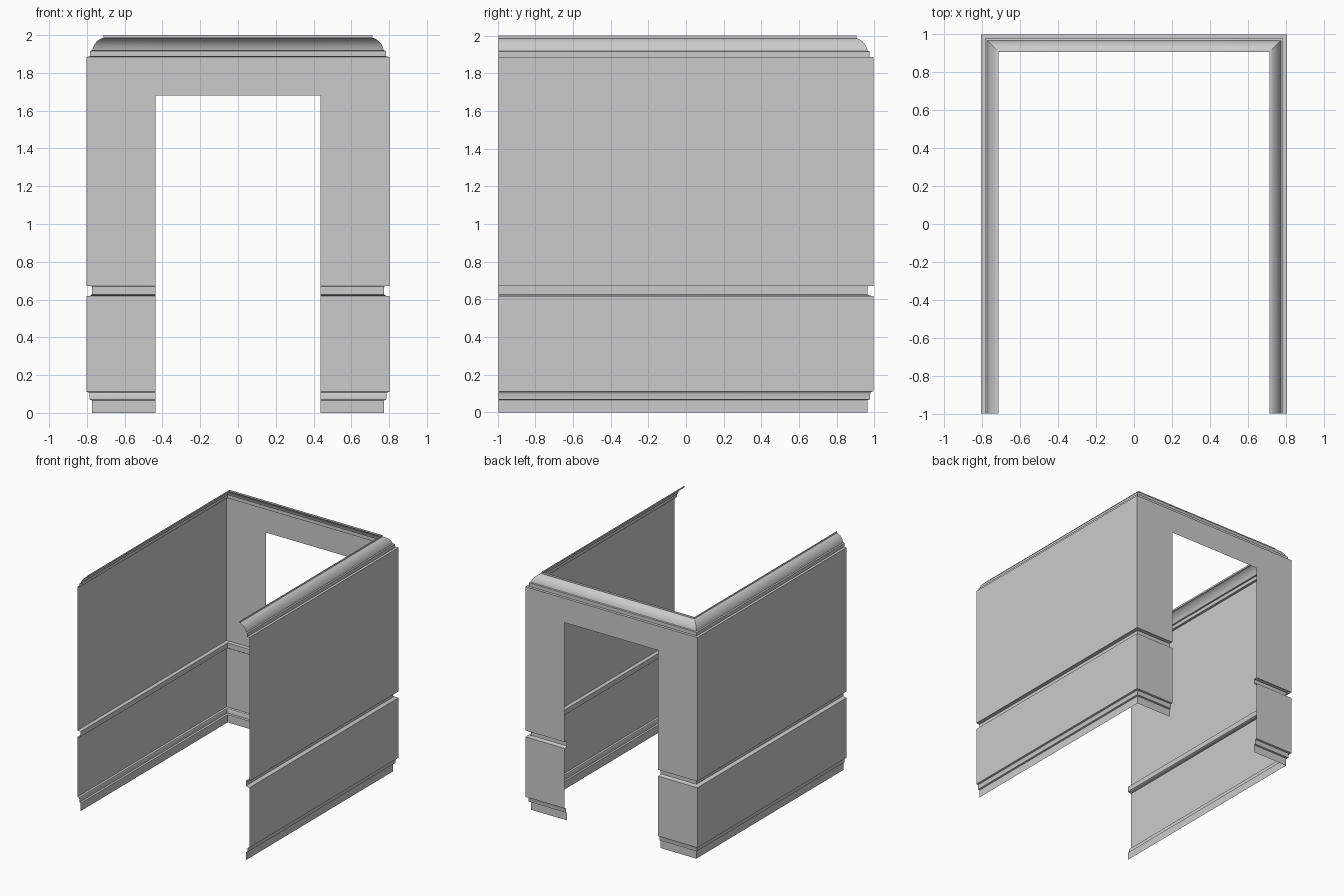
import bpy, bmesh, math

if "Cube" in bpy.data.objects:
    bpy.data.objects.remove(bpy.data.objects["Cube"])

W, L = 0.803, 0.995          # half width, half length of the room
DOOR, DOOR_TOP = 0.437, 1.68
PANELS = [(-0.683 + 0.445 * i - 0.166, -0.683 + 0.445 * i + 0.166) for i in range(4)]
PANEL_Z = (0.145, 0.59)


def stations(cuts):
    """Plan positions round the room, each a function of the inward offset d."""
    left = [lambda d: (-(W - d), -L)]
    left += [lambda d, y=y: (-(W - d), y) for y in cuts]
    left += [lambda d: (-(W - d), L - d), lambda d: (-DOOR, L - d)]
    right = [lambda d, f=f: (-f(d)[0], f(d)[1]) for f in reversed(left)]
    return left + right


def sweep(name, profile, cuts=(), panels=False):
    """Sweep a (depth, height) profile round three walls, leaving out the doorway."""
    path = stations(cuts)
    door = len(path) // 2 - 1
    bm = bmesh.new()
    rows = [[bm.verts.new((*f(d), z)) for d, z in profile] for f in path]
    cells = []
    for s in range(len(path) - 1):
        for k in range(len(profile) - 1):
            if s == door and profile[k][1] < DOOR_TOP - 1e-4:
                continue
            face = bm.faces.new((rows[s][k], rows[s + 1][k],
                                 rows[s + 1][k + 1], rows[s][k + 1]))
            ys = [v.co.y for v in face.verts]
            if panels and profile[k][1] == PANEL_Z[0] and any(
                    abs(min(ys) - a) < 1e-4 and abs(max(ys) - b) < 1e-4 for a, b in PANELS):
                cells.append(face)
    # raised wall panels
    if cells:
        bmesh.ops.inset_individual(bm, faces=cells, thickness=0.009, depth=0.014)
    loose = [v for v in bm.verts if not v.link_faces]
    bmesh.ops.delete(bm, geom=loose, context='VERTS')
    mesh = bpy.data.meshes.new(name)
    bm.to_mesh(mesh)
    bm.free()
    ob = bpy.data.objects.new(name, mesh)
    bpy.context.collection.objects.link(ob)
    bpy.ops.object.select_all(action='DESELECT')
    ob.select_set(True)
    bpy.context.view_layer.objects.active = ob
    bpy.ops.object.shade_smooth_by_angle(angle=math.radians(30))


# skirting board
sweep("skirting_board", [(0.031, 0), (0.031, 0.066), (0.018, 0.07), (0.018, 0.1),
                         (0.014, 0.108), (0.0, 0.112)])

# panelled lower wall
sweep("panelled_lower_wall", [(0, 0.112), (0, PANEL_Z[0]), (0, PANEL_Z[1]), (0, 0.618)],
      [y for p in PANELS for y in p], True)

# chair rail
sweep("chair_rail", [(0, 0.618), (0.02, 0.62), (0.031, 0.627), (0.031, 0.67), (0, 0.672)])

# upper wall with doorway
sweep("upper_wall", [(0, 0.672), (0, DOOR_TOP), (0, 1.885)])

# cornice with a cove
cove = []
for i in range(9):
    a = math.radians(15 + 60 * i / 8)
    t = (math.cos(math.radians(15)) - math.cos(a)) / (math.cos(math.radians(15)) - math.cos(math.radians(75)))
    u = (math.sin(a) - math.sin(math.radians(15))) / (math.sin(math.radians(75)) - math.sin(math.radians(15)))
    cove.append((0.031 + 0.055 * t, 1.919 + 0.066 * u))
sweep("cornice", [(0, 1.885), (0.02, 1.886), (0.02, 1.916)] + cove + [(0.09, 1.985), (0.09, 2.0)])
